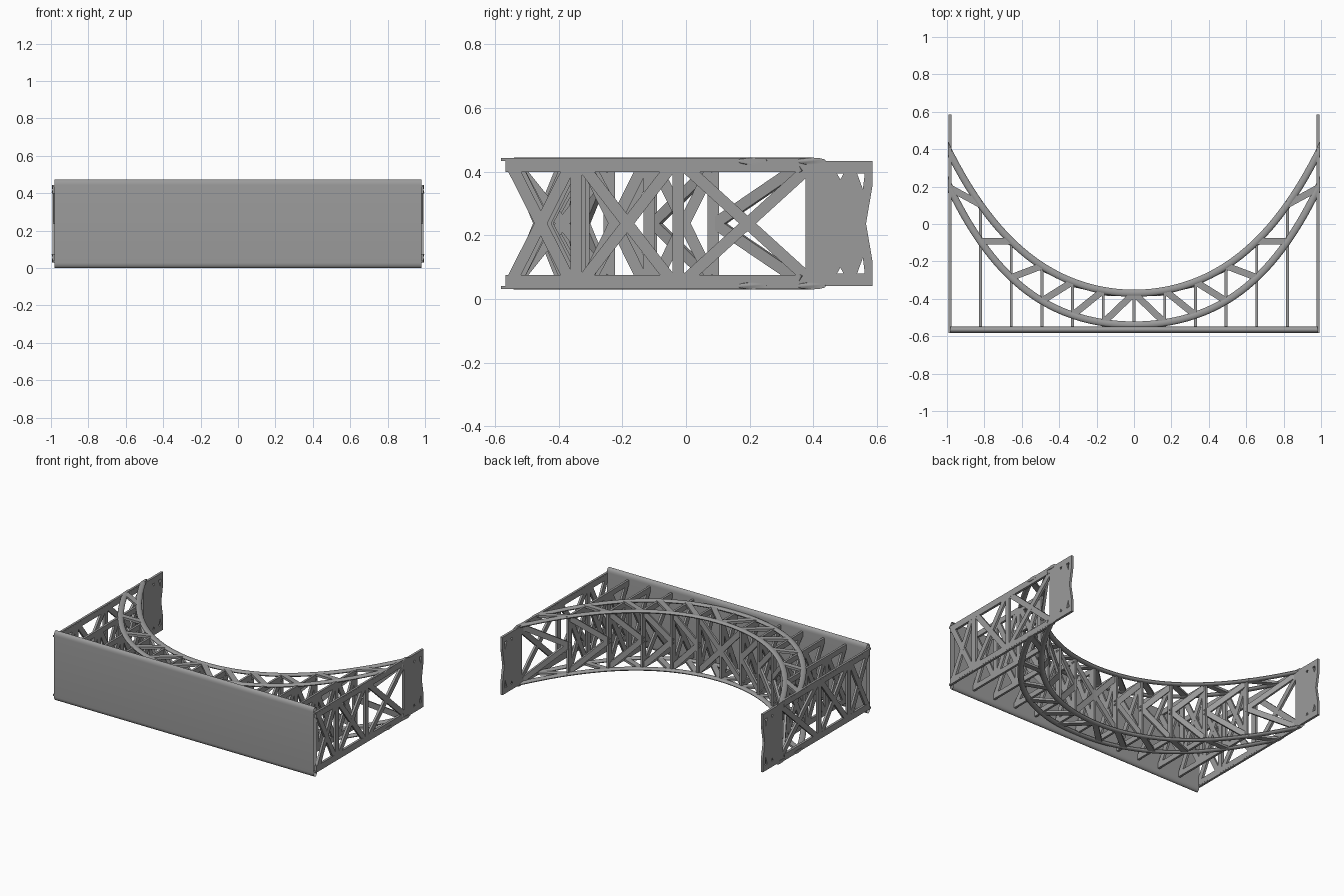
import bpy, bmesh, math
from mathutils import Vector, Matrix

if "Cube" in bpy.data.objects:
    bpy.data.objects.remove(bpy.data.objects["Cube"])

ZB, ZT, ZM = 0.057, 0.418, 0.237      # chord heights of the trusses
STATIONS = [0.985 * i / 6 for i in range(7)]
GREY = bpy.data.materials.new("mid_grey")
GREY.diffuse_color = (0.33, 0.33, 0.33, 1)
GREY.use_nodes = True
GREY.node_tree.nodes["Principled BSDF"].inputs["Base Color"].default_value = GREY.diffuse_color


def finish(name, bm, smooth=False):
    bmesh.ops.recalc_face_normals(bm, faces=bm.faces)
    me = bpy.data.meshes.new(name)
    bm.to_mesh(me)
    bm.free()
    me.materials.append(GREY)
    ob = bpy.data.objects.new(name, me)
    bpy.context.collection.objects.link(ob)
    if smooth:
        bpy.ops.object.select_all(action='DESELECT')
        ob.select_set(True)
        bpy.context.view_layer.objects.active = ob
        bpy.ops.object.shade_smooth_by_angle(angle=math.radians(40))
    return ob


def bar(bm, a, b, width, thick, normal):
    """Flat bar from a to b; thick is measured along normal."""
    a, b = Vector(a), Vector(b)
    d = (b - a).normalized()
    side = Vector(normal).cross(d).normalized()
    n = d.cross(side)
    m = Matrix((d * (b - a).length, side * width, n * thick)).transposed().to_4x4()
    bmesh.ops.create_cube(bm, size=1, matrix=Matrix.Translation((a + b) / 2) @ m)


def inner(x):
    return -0.37 + 0.545 * x ** 2 + 0.235 * x ** 4


def outer(x):
    return -0.54 + 0.455 * x ** 2 + 0.31 * x ** 4


def truss(name, x, posts, chord, thick):
    """Upright truss in the yz plane with a cross in every bay."""
    bm = bmesh.new()
    X = (1, 0, 0)
    for z in (ZB, ZT):
        bar(bm, (x, posts[0], z), (x, posts[-1], z), chord, thick, X)
    for i, y in enumerate(posts[1:], 1):
        off = -0.018 if i == len(posts) - 1 else 0
        bar(bm, (x, y + off, ZB), (x, y + off, ZT), 0.036, thick, X)
    for y0, y1 in zip(posts, posts[1:]):
        e = min(0.02, (y1 - y0) * 0.1)
        bar(bm, (x, y0 + e, ZB), (x, y1 - e, ZT), 0.036, thick * 0.96, X)
        bar(bm, (x, y0 + e, ZT), (x, y1 - e, ZB), 0.036, thick * 0.92, X)
    return finish(name, bm)


def prism(name, pts, x0, x1):
    """Extrude a yz outline along x."""
    bm = bmesh.new()
    f = bm.faces.new([bm.verts.new((x0, y, z)) for y, z in pts])
    r = bmesh.ops.extrude_face_region(bm, geom=[f])
    vs = [g for g in r['geom'] if isinstance(g, bmesh.types.BMVert)]
    bmesh.ops.translate(bm, verts=vs, vec=(x1 - x0, 0, 0))
    return finish(name, bm)


# front panel: hollow slab with rounded top and bottom edges, open at the ends
prof = []
for zc, h, start in ((0.444, 0.03, 0), (0.03, -0.03, math.pi)):
    for k in range(13):
        t = math.pi * k / 12
        c = math.cos(t + start)
        prof.append((-0.5655 + 0.0185 * c, zc + h * math.sin(t)))
bm = bmesh.new()
rows = [[bm.verts.new((x, y, z)) for y, z in prof] for x in (-0.98, 0.98)]
for i in range(len(prof)):
    j = (i + 1) % len(prof)
    bm.faces.new((rows[0][i], rows[1][i], rows[1][j], rows[0][j]))
finish("front_panel", bm, True)

# curved chords: flattened tubes, two at the top and two at the bottom
for zname, z in (("top", 0.433), ("bottom", 0.041)):
    for aname, curve in (("inner", inner), ("outer", outer)):
        bm = bmesh.new()
        rings = []
        for i in range(65):
            x = -1.01 + 2.02 * i / 64
            n = Vector((curve(x + 0.001) - curve(x - 0.001), -0.002, 0)).normalized()
            ring = []
            for k in range(12):
                u = 2 * math.pi * k / 12
                p = Vector((x, curve(x), z + 0.011 * math.sin(u))) + n * 0.019 * math.cos(u)
                ring.append(bm.verts.new(p))
            rings.append(ring)
        for a, b in zip(rings, rings[1:]):
            for k in range(12):
                j = (k + 1) % 12
                bm.faces.new((a[k], a[j], b[j], b[k]))
        # trim the ends flush with the side frames
        for s in (-1, 1):
            geom = bm.verts[:] + bm.edges[:] + bm.faces[:]
            bmesh.ops.bisect_plane(bm, geom=geom, plane_co=(s * 0.994, 0, 0),
                                   plane_no=(s, 0, 0), clear_outer=True)
        bmesh.ops.holes_fill(bm, edges=[e for e in bm.edges if e.is_boundary])
        finish(f"{zname}_{aname}_arc", bm, True)

    # flat diagonals between inner and outer arc
    bm = bmesh.new()
    for s in (-1, 1):
        for x0, x1 in zip(STATIONS, STATIONS[1:]):
            bar(bm, (s * x0, inner(x0), z), (s * x1, outer(x1), z), 0.036, 0.016, (0, 0, 1))
    finish(f"{zname}_arc_diagonals", bm)

# diagonal braces on the inner curved face
bm = bmesh.new()
for s in (-1, 1):
    for x0, x1 in zip(STATIONS, STATIONS[1:]):
        for z in (ZB, ZT):
            a, b = Vector((s * x0, inner(x0) - 0.01, ZM)), Vector((s * x1, inner(x1) - 0.02, z))
            h = b - a
            bar(bm, a, b, 0.036, 0.016, (h.y, -h.x, 0))
finish("inner_face_braces", bm)

# upright ribs from the panel back to the inner arc
for i in range(-5, 6):
    x = 0.985 * i / 6
    y0, y1 = -0.553, inner(x)
    n = max(1, round((y1 - y0) / 0.235))
    truss(f"rib_{i + 5}", x, [y0 + (y1 - y0) * k / n for k in range(n + 1)], 0.036, 0.015)

# side frames with notched end plates
for s, name in ((-1, "left"), (1, "right")):
    x = s * 0.983
    truss(f"{name}_side_frame", x, [-0.568, -0.345, -0.025, 0.412], 0.037, 0.016)
    bm = bmesh.new()
    for z in (0.438, 0.036):
        bar(bm, (x, -0.582, z), (x, 0.41, z), 0.015, 0.01, (0, 0, 1))
    finish(f"{name}_edge_strips", bm)
    plate = prism(f"{name}_end_plate",
                  [(0.40, 0.04), (0.586, 0.04), (0.586, 0.12), (0.566, ZM),
                   (0.586, 0.354), (0.586, 0.434), (0.40, 0.434)], x - 0.008, x + 0.008)
    # small triangular openings
    for k, tri in enumerate(([(0.538, 0.394), (0.562, 0.394), (0.556, 0.345)],
                             [(0.475, 0.394), (0.495, 0.394), (0.485, 0.375)])):
        for m in (0, 1):
            pts = [(y, 0.474 - z if m else z) for y, z in tri]
            cut = prism(f"{name}_cutter_{k}{m}", pts, x - 0.05, x + 0.05)
            cut.hide_render = True
            cut.hide_set(True)
            mod = plate.modifiers.new("opening", 'BOOLEAN')
            mod.operation = 'DIFFERENCE'
            mod.solver = 'EXACT'
            mod.object = cut
